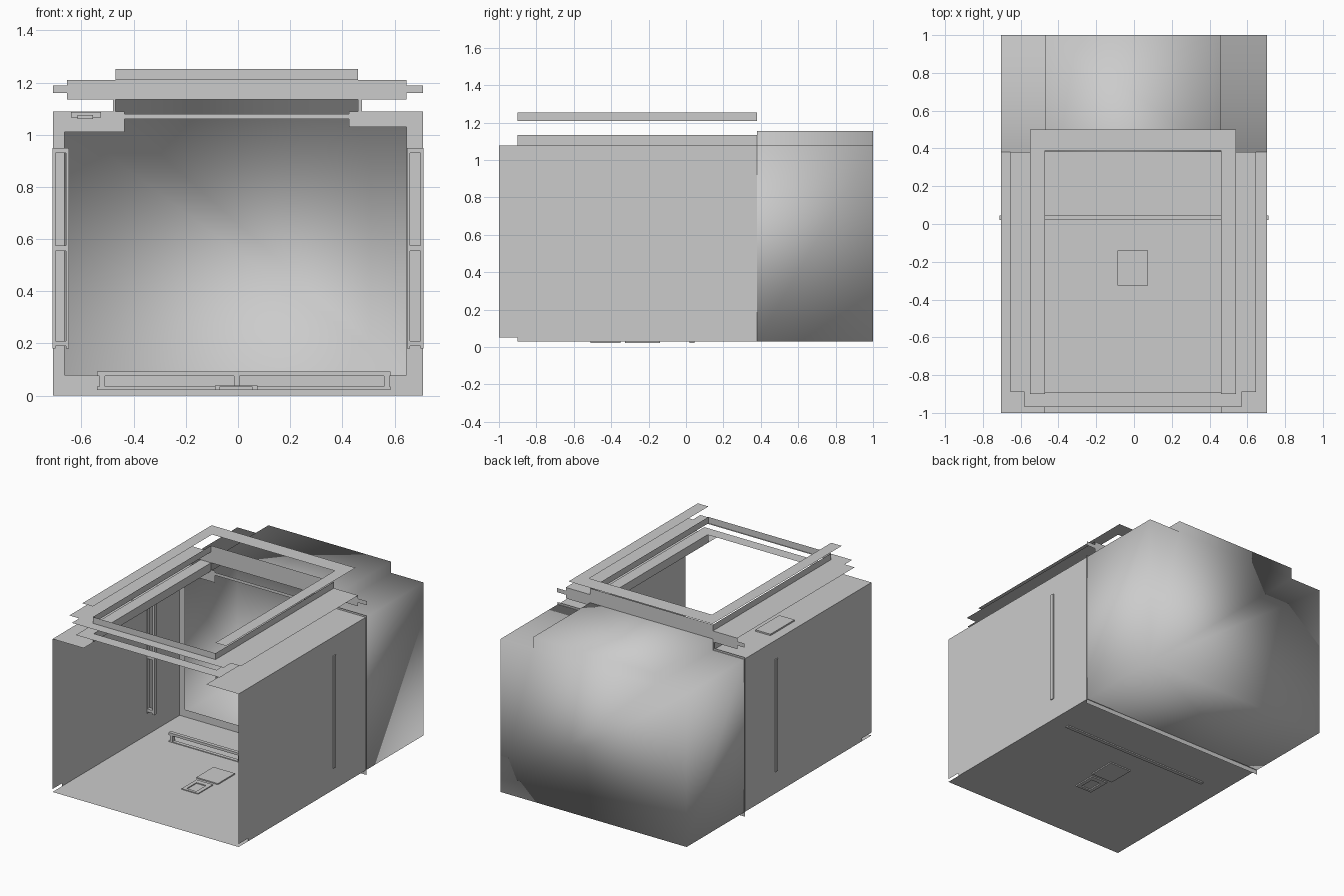
import bpy, bmesh

if "Cube" in bpy.data.objects:
    bpy.data.objects.remove(bpy.data.objects["Cube"])


def finish(name, bm, smooth=False):
    bmesh.ops.remove_doubles(bm, verts=bm.verts, dist=0.0001)
    me = bpy.data.meshes.new(name)
    bm.to_mesh(me)
    bm.free()
    for p in me.polygons:
        p.use_smooth = smooth
    ob = bpy.data.objects.new(name, me)
    bpy.context.collection.objects.link(ob)
    return ob


def sheet(name, axis, level, rects):
    """Thin sheet made of rectangles (u0, v0, u1, v1) at a level of an axis."""
    bm = bmesh.new()
    put = {'x': lambda u, v: (level, u, v),
           'y': lambda u, v: (u, level, v),
           'z': lambda u, v: (u, v, level)}[axis]
    for a, b, c, d in rects:
        bm.faces.new([bm.verts.new(put(u, v)) for u, v in ((a, b), (c, b), (c, d), (a, d))])
    return finish(name, bm)


def boxes(name, items):
    """Joined boxes given as (x0, x1, y0, y1, z0, z1)."""
    bm = bmesh.new()
    for x0, x1, y0, y1, z0, z1 in items:
        part = bmesh.ops.create_cube(bm, size=1)['verts']
        bmesh.ops.scale(bm, vec=(x1 - x0, y1 - y0, z1 - z0), verts=part)
        bmesh.ops.translate(bm, vec=((x0 + x1) / 2, (y0 + y1) / 2, (z0 + z1) / 2), verts=part)
    return finish(name, bm)


def tube(name, profile, y0, y1, closed, cap, smooth):
    """Sweep an (x, z) outline along y."""
    bm = bmesh.new()
    a = [bm.verts.new((x, y0, z)) for x, z in profile]
    b = [bm.verts.new((x, y1, z)) for x, z in profile]
    n = len(profile)
    for i in range(n if closed else n - 1):
        j = (i + 1) % n
        bm.faces.new((a[i], a[j], b[j], b[i]))
    if cap:
        bm.faces.new(b)
    bmesh.ops.recalc_face_normals(bm, faces=bm.faces)
    return finish(name, bm, smooth)


L, R = -0.47, 0.46          # roof opening edges
W, FLOOR, ROOF = 0.705, 0.03, 1.078
Y = 0.38                    # joint between front and rear body

# front shell: floor, side walls and roof strips, open at front and roof
tube("front_shell", [(L, ROOF), (-W, ROOF), (-W, 0.05), (-W, FLOOR), (W, FLOOR),
                     (W, 0.05), (W, ROOF), (R, ROOF)], -0.9, Y, False, False, False)
tube("front_floor_lip", [(-W, FLOOR), (W, FLOOR)], -1, -0.9, False, False, False)
for side, edge, s in (("left", L, -1), ("right", R, 1)):
    tube(side + "_front_lip", [(edge, ROOF), (s * W, ROOF), (s * W, 0.05)],
         -1, -0.9, False, False, False)

# rear shell with raised centre roof
tube("rear_shell", [(-W, FLOOR), (W, FLOOR), (W, ROOF), (R, ROOF), (R, 1.155),
                    (L, 1.155), (L, ROOF), (-W, ROOF)], Y, 1, True, True, True)

# cross frame at the joint
sheet("joint_frame", 'y', Y - 0.005, [
    (-0.71, 0, 0.71, 0.08), (-0.71, 0.08, -0.665, 1.09), (0.645, 0.08, 0.71, 1.09),
    (-0.665, 1.01, -0.435, 1.09), (0.425, 1.03, 0.645, 1.09), (-0.435, 1.06, 0.425, 1.08),
    (-0.48, 1.09, L, 1.135), (R, 1.09, 0.475, 1.135)])
sheet("upper_crossbar", 'y', Y, [
    (-0.655, 1.135, 0.645, 1.21), (-0.71, 1.16, -0.655, 1.188), (0.645, 1.16, 0.71, 1.188)])

# skirts around the roof opening
for label, z0, z1 in (("lower", ROOF, 1.135), ("upper", 1.21, 1.253)):
    for side, x in (("left", L), ("right", R)):
        sheet(f"{label}_{side}_skirt", 'x', x, [(-0.9, z0, Y, z1)])
    sheet(label + "_front_skirt", 'y', -0.9, [(L, z0, R, z1)]) if label == "upper" else None
sheet("upper_rear_skirt", 'y', Y, [(L, 1.21, R, 1.253)])

# stacked flat flanges over the roof
sheet("lower_flange", 'z', 1.135, [(-0.55, -0.89, L, Y), (R, -0.89, 0.54, Y),
                                   (-0.55, -0.97, 0.54, -0.89)])
sheet("middle_flange", 'z', 1.21, [(-0.655, -0.89, L, Y), (R, -0.89, 0.645, Y),
                                   (-0.58, -0.97, 0.57, -0.89)])
sheet("top_flange", 'z', 1.325, [(-0.55, -0.9, L, 0.39), (R, -0.9, 0.54, 0.39),
                                 (-0.55, 0.39, 0.54, 0.5)])

# rails on both walls and on the floor
Y0, Y1 = 0.02, 0.045
for side, s in (("left", -1), ("right", 1)):
    def span(a, b):
        return (min(s * a, s * b), max(s * a, s * b))
    boxes(side + "_wall_rail",
          [span(0.648, 0.66) + (Y0, Y1, 0.18, 0.95), span(0.7, 0.712) + (Y0, Y1, 0.18, 0.95)]
          + [span(0.66, 0.7) + (Y0, Y1, z, z + 0.02) for z in (0.19, 0.555, 0.93)])
boxes("floor_rail",
      [(-0.54, 0.585, Y0, Y1, 0.075, 0.092), (-0.54, 0.585, Y0, Y1, 0.022, 0.035)]
      + [(x, x + 0.02, Y0, Y1, 0.035, 0.075) for x in (-0.53, -0.015, 0.56)])

# floor latch: flat tab and buckle ring
boxes("floor_tab", [(-0.088, 0.075, -0.325, -0.14, 0.022, 0.038)])
boxes("floor_buckle", [(-0.07, -0.045, -0.51, -0.35, 0.022, 0.036),
                       (0.028, 0.055, -0.51, -0.35, 0.022, 0.036),
                       (-0.045, 0.028, -0.51, -0.49, 0.022, 0.036),
                       (-0.045, 0.028, -0.385, -0.35, 0.022, 0.036)])

# roof latch
boxes("roof_latch", [(-0.64, -0.525, -0.26, 0.0, 1.067, 1.088)])
boxes("roof_latch_tongue", [(-0.615, -0.555, -0.3, -0.26, 1.06, 1.075)])
